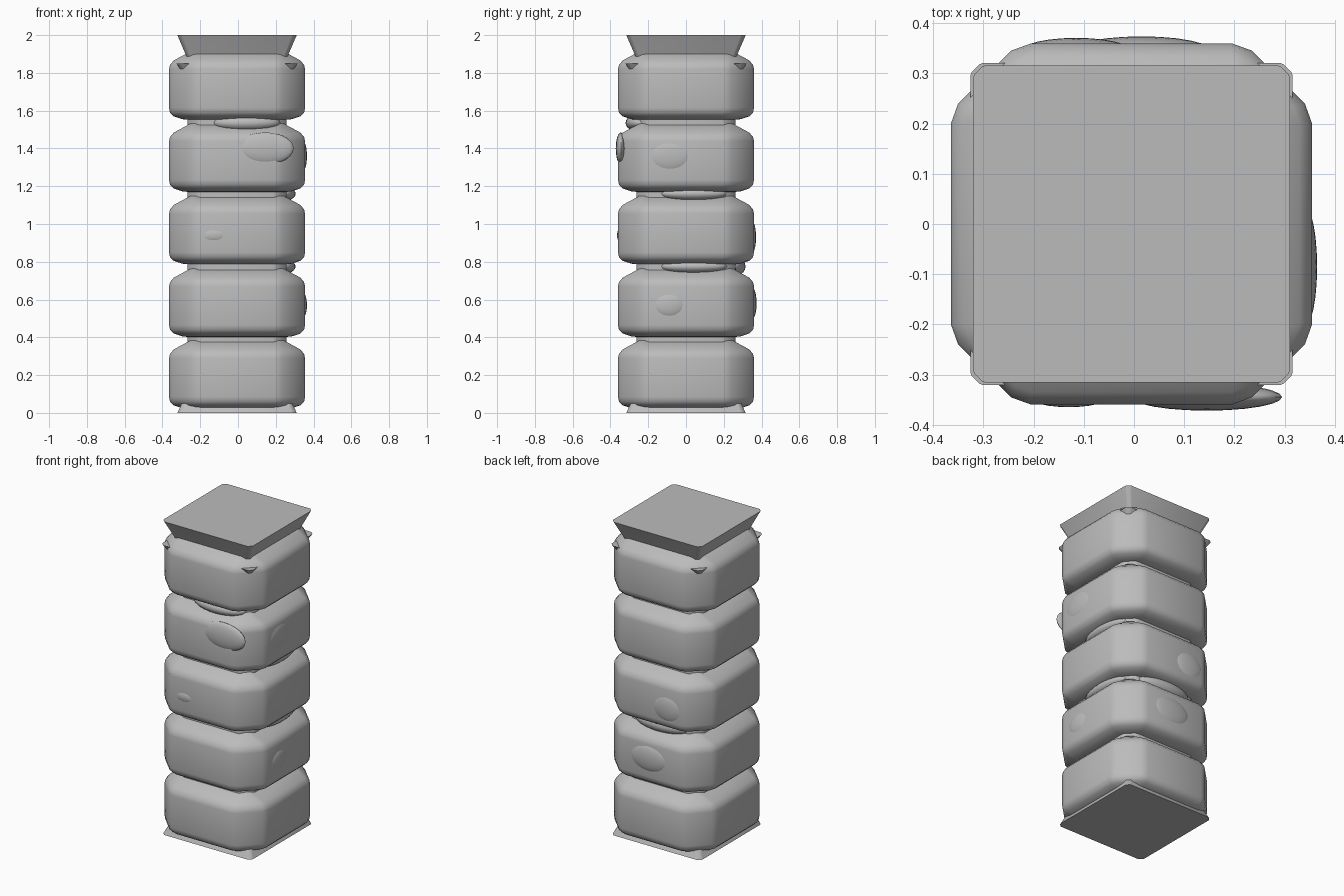
import bpy
import bmesh
import math

if "Cube" in bpy.data.objects:
    bpy.data.objects.remove(bpy.data.objects["Cube"], do_unlink=True)

stone = bpy.data.materials.new("grey stone")
stone.use_nodes = True
GREY = (0.5, 0.5, 0.5, 1)
stone.diffuse_color = GREY
stone.node_tree.nodes["Principled BSDF"].inputs["Base Color"].default_value = GREY

OFFSET_X = -0.005


def finish(name, bm, angle):
    """Turn a bmesh into a shaded object."""
    bmesh.ops.recalc_face_normals(bm, faces=bm.faces)
    mesh = bpy.data.meshes.new(name)
    bm.to_mesh(mesh)
    bm.free()
    mesh.materials.append(stone)
    obj = bpy.data.objects.new(name, mesh)
    bpy.context.collection.objects.link(obj)
    obj.location.x = OFFSET_X
    bpy.ops.object.select_all(action="DESELECT")
    obj.select_set(True)
    bpy.context.view_layer.objects.active = obj
    bpy.ops.object.shade_smooth_by_angle(angle=math.radians(angle))
    return obj


def square_ring(half, cut):
    """Square outline with softened, cut corners."""
    corner = [(half, half - cut), (half - 0.09 * cut, half - 0.75 * cut),
              (half - 0.75 * cut, half - 0.09 * cut), (half - cut, half)]
    points = []
    for turn in range(4):
        c, s = round(math.cos(turn * math.pi / 2)), round(math.sin(turn * math.pi / 2))
        points += [(x * c - y * s, x * s + y * c) for x, y in corner]
    return points


def stack(name, profile, base=0, angle=40):
    """Skin square rings given as (half width, corner cut, height)."""
    bm = bmesh.new()
    rings = [[bm.verts.new((x, y, base + z)) for x, y in square_ring(half, cut)]
             for half, cut, z in profile]
    for low, high in zip(rings, rings[1:]):
        for i in range(len(low)):
            j = (i + 1) % len(low)
            bm.faces.new((low[i], low[j], high[j], high[i]))
    bm.faces.new(rings[0])
    bm.faces.new(rings[-1])
    return finish(name, bm, angle)


def swelling(name, position, radii):
    """Low rounded lump on a block or in a joint."""
    bm = bmesh.new()
    bmesh.ops.create_uvsphere(bm, u_segments=24, v_segments=12, radius=1)
    bmesh.ops.scale(bm, vec=radii, verts=bm.verts)
    bmesh.ops.translate(bm, vec=position, verts=bm.verts)
    return finish(name, bm, 60)


# Five pillow-shaped blocks
block = [(0.24, 0.06, 0), (0.29, 0.10, 0.005), (0.335, 0.14, 0.02),
         (0.355, 0.155, 0.04), (0.36, 0.16, 0.065), (0.36, 0.16, 0.27),
         (0.355, 0.155, 0.292), (0.335, 0.135, 0.316), (0.25, 0.03, 0.362),
         (0.22, 0.02, 0.368)]
for i, base in enumerate((0.02, 0.40, 0.785, 1.168, 1.55)):
    stack(f"block_{i + 1}", block, base)

# Core seen in the joints
stack("core", [(0.262, 0.07, 0.03), (0.262, 0.07, 1.93)])

# Flared foot, capital and corner brackets under the capital
stack("foot", [(0.316, 0.025, 0), (0.288, 0.02, 0.06)], angle=30)
stack("capital", [(0.26, 0.02, 1.87), (0.316, 0.025, 2.0)], angle=30)
stack("corner_brackets", [(0.285, 0.015, 1.795), (0.321, 0.025, 1.85)], angle=30)

# Worn swellings on the block faces
swelling("front_swelling_upper", (0.15, -0.345, 1.40), (0.15, 0.027, 0.085))
swelling("front_swelling_small", (-0.125, -0.345, 0.94), (0.08, 0.02, 0.04))
swelling("side_swelling_upper", (0.345, -0.085, 1.36), (0.025, 0.12, 0.085))
swelling("side_swelling_lower", (0.345, -0.09, 0.57), (0.025, 0.09, 0.07))
swelling("back_swelling_upper", (-0.11, 0.345, 0.93), (0.11, 0.026, 0.09))
swelling("back_swelling_lower", (0.02, 0.345, 0.58), (0.14, 0.029, 0.09))

# Bulging filler in the joints
swelling("front_joint_filler", (0.05, -0.24, 1.535), (0.18, 0.08, 0.05))
swelling("back_joint_filler", (0, 0.23, 0.775), (0.2, 0.085, 0.06))
for i, height in enumerate((0.775, 1.16)):
    swelling(f"side_joint_filler_{i + 1}", (0.24, 0.04, height), (0.07, 0.18, 0.04))
